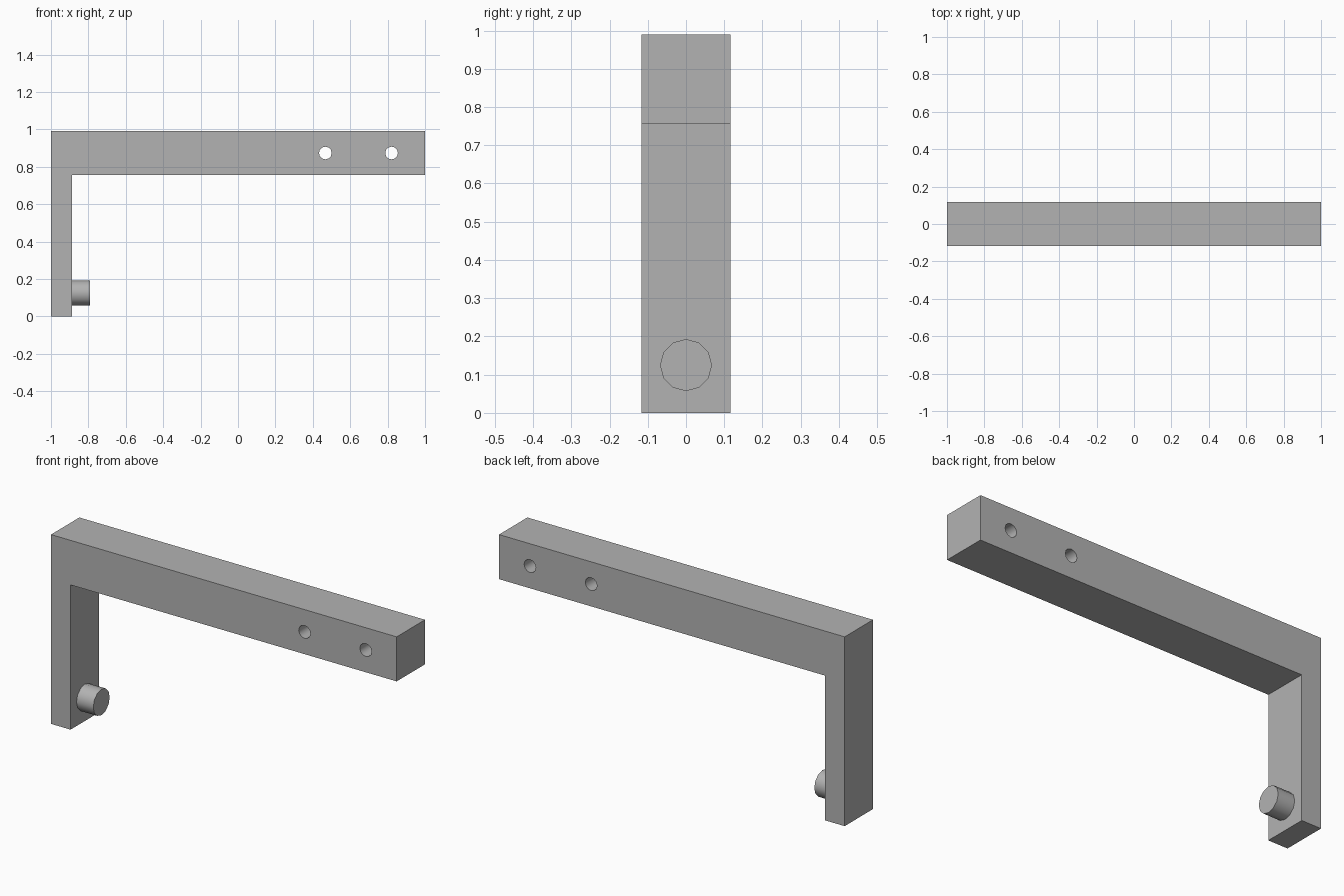
import bpy
import bmesh
from math import radians, pi

cube = bpy.data.objects.get("Cube")
if cube:
    bpy.data.objects.remove(cube, do_unlink=True)

HALF_DEPTH = 0.117
TOP, BEAM_BOTTOM = 0.99, 0.757
LEG_INNER = -0.887
HOLE_Z = (TOP + BEAM_BOTTOM) / 2

grey = bpy.data.materials.new("plain grey")
grey.use_nodes = True
colour = (0.45, 0.45, 0.45, 1)
grey.diffuse_color = colour
grey.node_tree.nodes["Principled BSDF"].inputs["Base Color"].default_value = colour


def smooth(obj):
    bpy.ops.object.select_all(action="DESELECT")
    obj.select_set(True)
    bpy.context.view_layer.objects.active = obj
    bpy.ops.object.shade_smooth_by_angle(angle=radians(35))


def cylinder(name, radius, length, location, rotation, sides=12):
    bpy.ops.mesh.primitive_cylinder_add(vertices=sides, radius=radius, depth=length,
                                        location=location, rotation=rotation)
    obj = bpy.context.object
    obj.name = name
    obj.data.materials.append(grey)
    return obj


# L-shaped bracket: side profile extruded through its depth
profile = [(-1, 0), (LEG_INNER, 0), (LEG_INNER, BEAM_BOTTOM),
           (1, BEAM_BOTTOM), (1, TOP), (-1, TOP)]
bm = bmesh.new()
face = bm.faces.new([bm.verts.new((x, -HALF_DEPTH, z)) for x, z in profile])
extruded = bmesh.ops.extrude_face_region(bm, geom=[face])["geom"]
bmesh.ops.translate(bm, vec=(0, 2 * HALF_DEPTH, 0),
                    verts=[v for v in extruded if isinstance(v, bmesh.types.BMVert)])
bmesh.ops.recalc_face_normals(bm, faces=bm.faces)
mesh = bpy.data.meshes.new("bracket")
bm.to_mesh(mesh)
bm.free()
mesh.materials.append(grey)
bracket = bpy.data.objects.new("bracket", mesh)
bpy.context.collection.objects.link(bracket)

# Two screw holes through the beam
for x in (0.467, 0.821):
    cutter = cylinder("hole_cutter", 0.034, 0.5, (x, 0, HOLE_Z), (pi / 2, 0, 0))
    cutter.hide_render = True
    cut = bracket.modifiers.new("screw_hole", "BOOLEAN")
    cut.operation = "DIFFERENCE"
    cut.solver = "EXACT"
    cut.object = cutter
    bpy.context.view_layer.objects.active = bracket
    bpy.ops.object.modifier_apply(modifier=cut.name)
    bpy.data.objects.remove(cutter, do_unlink=True)
smooth(bracket)

# Round peg on the inner face of the leg
peg_end = -0.79
peg = cylinder("peg", 0.068, peg_end - LEG_INNER + 0.01,
               ((peg_end + LEG_INNER - 0.01) / 2, 0, 0.125), (0, pi / 2, 0))
smooth(peg)
